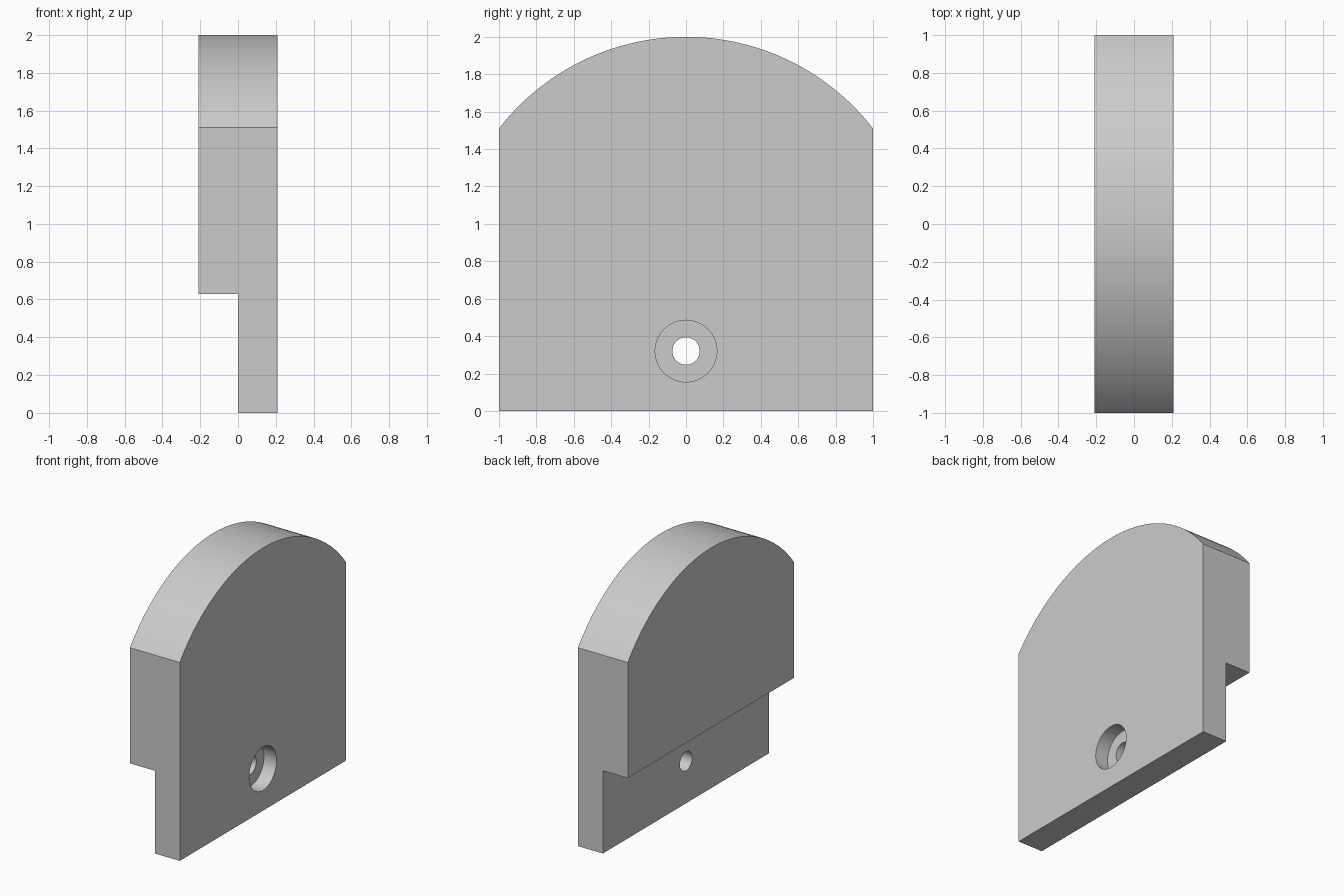
import bpy
import bmesh
from math import asin, sin, cos, radians
from mathutils import Matrix

cube = bpy.data.objects.get("Cube")
if cube:
    bpy.data.objects.remove(cube, do_unlink=True)

HALF_THICK = 0.21
SHOULDER, TOP = 1.51, 2.0
STEP_Z = 0.63
HOLE_Z, HOLE_R = 0.32, 0.073
BORE_R, BORE_DEPTH = 0.165, 0.107

grey = bpy.data.materials.new("light grey")
grey.use_nodes = True
colour = (0.6, 0.6, 0.6, 1)
grey.diffuse_color = colour
grey.node_tree.nodes["Principled BSDF"].inputs["Base Color"].default_value = colour


def make_object(name, bm):
    bmesh.ops.recalc_face_normals(bm, faces=bm.faces)
    mesh = bpy.data.meshes.new(name)
    bm.to_mesh(mesh)
    bm.free()
    obj = bpy.data.objects.new(name, mesh)
    bpy.context.collection.objects.link(obj)
    mesh.materials.append(grey)
    return obj


def extruded_x(name, outline, x0, x1):
    """Extrude a (y, z) outline from x0 to x1."""
    bm = bmesh.new()
    face = bm.faces.new([bm.verts.new((x0, y, z)) for y, z in outline])
    result = bmesh.ops.extrude_face_region(bm, geom=[face])
    verts = [v for v in result["geom"] if isinstance(v, bmesh.types.BMVert)]
    bmesh.ops.translate(bm, verts=verts, vec=(x1 - x0, 0, 0))
    return make_object(name, bm)


def cylinder_x(name, radius, x0, x1):
    """Cylinder along x through the hole centre."""
    bm = bmesh.new()
    place = Matrix.Translation(((x0 + x1) / 2, 0, HOLE_Z)) @ Matrix.Rotation(radians(90), 4, "Y")
    bmesh.ops.create_cone(bm, cap_ends=True, segments=64, radius1=radius,
                          radius2=radius, depth=x1 - x0, matrix=place)
    return make_object(name, bm)


def cut(target, cutter):
    cutter.hide_render = True
    mod = target.modifiers.new("cut", "BOOLEAN")
    mod.operation = "DIFFERENCE"
    mod.solver = "EXACT"
    mod.object = cutter
    bpy.context.view_layer.objects.active = target
    bpy.ops.object.modifier_apply(modifier=mod.name)
    bpy.data.objects.remove(cutter, do_unlink=True)


# Arched plate: straight sides with a shallow circular top
rise = TOP - SHOULDER
radius = (1 + rise * rise) / (2 * rise)
half_angle = asin(1 / radius)
steps = 64
outline = [(-1, 0), (1, 0)]
for i in range(steps + 1):
    a = half_angle * (1 - 2 * i / steps)
    outline.append((radius * sin(a), TOP - radius + radius * cos(a)))
plate = extruded_x("arched_plate", outline, -HALF_THICK, HALF_THICK)

# Step along the lower right side, leaving a thinner mounting flange
step = [(-1.2, -0.2), (1.2, -0.2), (1.2, STEP_Z), (-1.2, STEP_Z)]
cut(plate, extruded_x("step_cutter", step, -0.5, 0))

# Counterbored screw hole through the flange
cut(plate, cylinder_x("counterbore_cutter", BORE_R, HALF_THICK - BORE_DEPTH, 0.4))
cut(plate, cylinder_x("hole_cutter", HOLE_R, -0.1, 0.4))

# Smooth the curves, keep the edges crisp
bpy.ops.object.select_all(action="DESELECT")
plate.select_set(True)
bpy.context.view_layer.objects.active = plate
bpy.ops.object.shade_smooth_by_angle(angle=radians(30))
